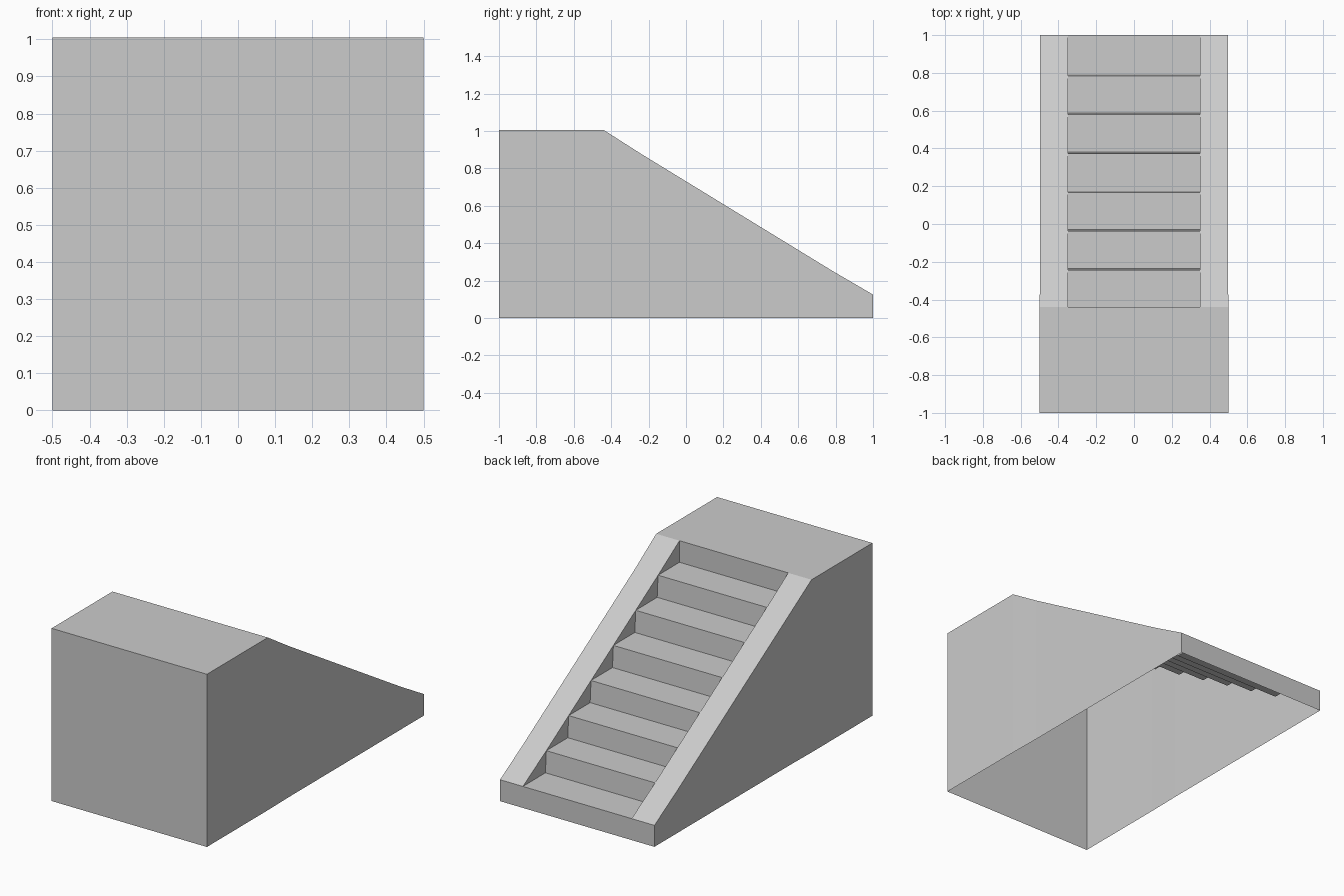
import bpy

if "Cube" in bpy.data.objects:
    bpy.data.objects.remove(bpy.data.objects["Cube"])

STEPS = 7
HALF, INNER = 0.5, 0.35          # outer half width, stair half width
LOW, TOP = 0.125, 1.005          # first tread height, landing height
FRONT, EDGE, BACK = -1.0, -0.44, 1.0
RISE = (TOP - LOW) / STEPS


def add_part(name, faces):
    """Make one open sheet object from a list of polygons."""
    verts, polys = [], []
    for face in faces:
        polys.append(range(len(verts), len(verts) + len(face)))
        verts.extend(face)
    mesh = bpy.data.meshes.new(name)
    mesh.from_pydata(verts, [], [list(p) for p in polys])
    obj = bpy.data.objects.new(name, mesh)
    bpy.context.collection.objects.link(obj)
    return obj


def rect(a, b, x0, x1):
    """Quad spanning x0..x1 between two (y, z) profile points."""
    return [(x0, *a), (x1, *a), (x1, *b), (x0, *b)]


def outer(y):
    """The side walls narrow very slightly beside the stairs."""
    return HALF if y <= EDGE else HALF - 0.003


# Step profile: nosings and the inner corners between them
noses = [(0.99 - 0.2055 * i, LOW + RISE * i) for i in range(STEPS)] + [(EDGE, TOP)]
lean = [0.008] * (STEPS - 1) + [0.0]
corners = [(noses[i + 1][0] + lean[i], noses[i][1]) for i in range(STEPS)]
slope = [(BACK, LOW)] + noses[1:]

# Landing, front wall and low back panel
add_part("landing", [rect((FRONT, TOP), (EDGE, TOP), -HALF, HALF)])
add_part("front_wall", [rect((FRONT, 0), (FRONT, TOP), -HALF, HALF)])
add_part("back_panel", [rect((BACK, LOW), (BACK, 0), -outer(BACK), outer(BACK))])

# Treads and risers
add_part("treads", [rect(a, b, -INNER, INNER)
                    for a, b in zip([slope[0]] + noses[1:-1], corners)])
add_part("risers", [rect(a, b, -INNER, INNER) for a, b in zip(corners, noses[1:])])

# Mirrored sides: outer wall, sloped stringer cap, cheeks beside each step
for side, label in ((1, "right"), (-1, "left")):
    profile = slope + [(FRONT, TOP)]
    wall, caps, cheeks = [], [], []
    for a, b in zip(profile, profile[1:]):
        xa, xb = side * outer(a[0]), side * outer(b[0])
        wall.append([(xa, a[0], 0), (xb, b[0], 0), (xb, *b), (xa, *a)][::-side])
    for a, b, c in zip(slope, slope[1:], corners):
        xi, xa, xb = side * INNER, side * outer(a[0]), side * outer(b[0])
        caps.append([(xi, *a), (xa, *a), (xb, *b), (xi, *b)][::side])
        cheeks.append([(xi, *a), (xi, *b), (xi, *c)][::-side])
    add_part(label + "_wall", wall)
    add_part(label + "_stringer_cap", caps)
    add_part(label + "_cheeks", cheeks)

# Turn sheets that face inward so that every surface points out of the block
for obj in bpy.context.collection.objects:
    mesh = obj.data
    want = {"landing": (0, 0, 1), "treads": (0, 0, 1), "front_wall": (0, -1, 0),
            "back_panel": (0, 1, 0), "risers": (0, 1, 0)}.get(obj.name)
    if want is None:
        s = 1 if obj.name.startswith("right") else -1
        want = ((s, 0, 0) if "wall" in obj.name else
                (-s, 0, 0) if "cheeks" in obj.name else (0, 0, 1))
    for poly in mesh.polygons:
        if sum(n * w for n, w in zip(poly.normal, want)) < 0:
            poly.flip()
    mesh.update()
